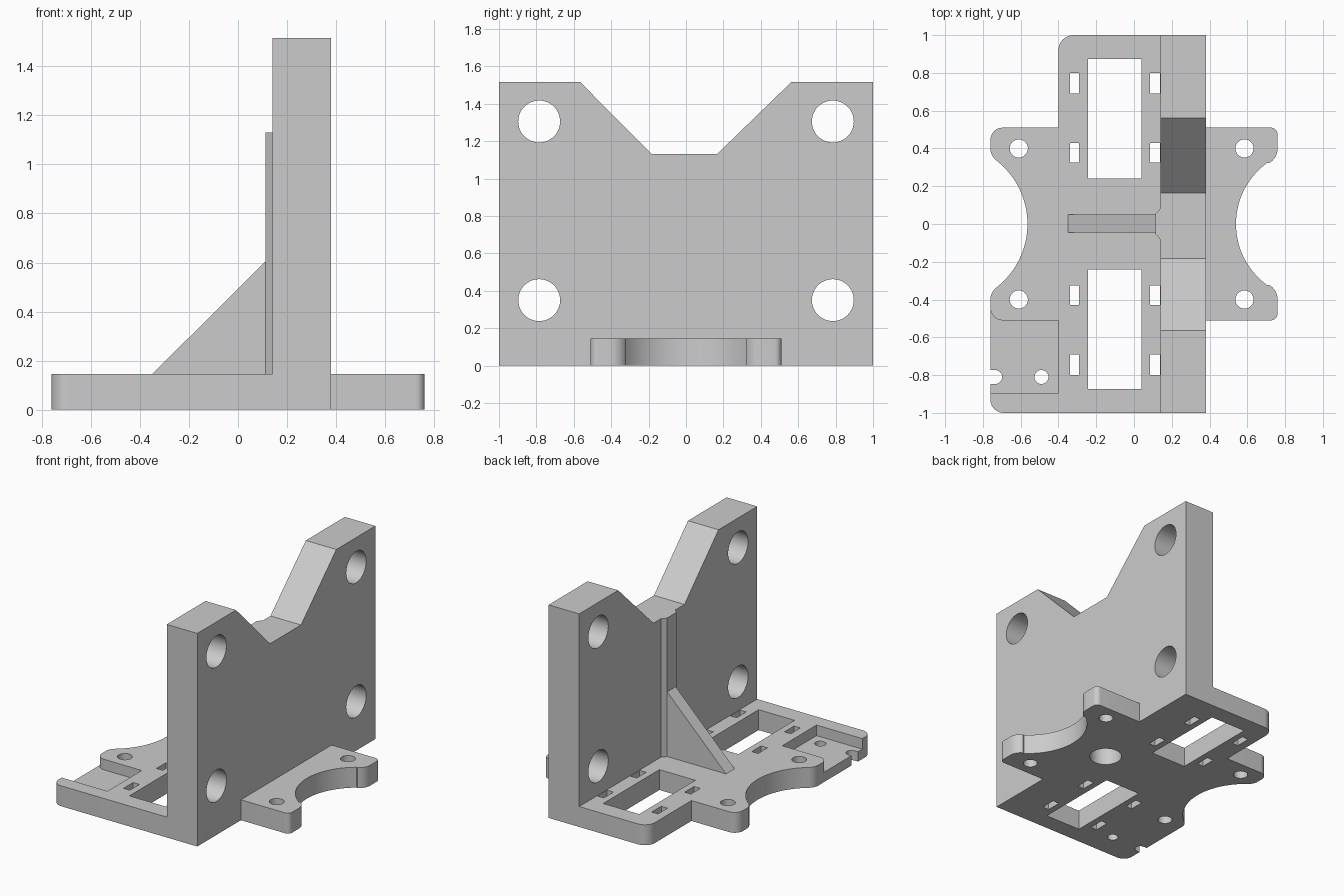
import bpy, bmesh
from math import cos, sin, radians

if "Cube" in bpy.data.objects:
    bpy.data.objects.remove(bpy.data.objects["Cube"], do_unlink=True)

grey = bpy.data.materials.new("plain grey")
grey.use_nodes = True
grey.diffuse_color = (0.6, 0.6, 0.6, 1)
grey.node_tree.nodes["Principled BSDF"].inputs["Base Color"].default_value = (0.6, 0.6, 0.6, 1)

T = 0.145      # base plate thickness
BACK, FACE = 0.14, 0.38   # the two big faces of the wall


def arc(cx, cy, r, start, end, n=12):
    angles = [radians(start + (end - start) * i / n) for i in range(n + 1)]
    return [(cx + r * cos(a), cy + r * sin(a)) for a in angles]


def circle(cx, cy, r, n=40):
    return arc(cx, cy, r, 0, 360, n)[:-1]


def rect(x0, x1, y0, y1):
    return [(x0, y0), (x1, y0), (x1, y1), (x0, y1)]


PLACE = {"x": lambda u, v, w: (w, u, v),
         "y": lambda u, v, w: (u, w, v),
         "z": lambda u, v, w: (u, v, w)}


def prism_object(name, profiles, low, high, axis="z"):
    """Extrude one or more closed profiles along an axis."""
    bm = bmesh.new()
    for pts in profiles:
        a = [bm.verts.new(PLACE[axis](u, v, low)) for u, v in pts]
        b = [bm.verts.new(PLACE[axis](u, v, high)) for u, v in pts]
        bm.faces.new(a)
        bm.faces.new(b[::-1])
        for i in range(len(pts)):
            j = (i + 1) % len(pts)
            bm.faces.new((a[j], a[i], b[i], b[j]))
    bmesh.ops.recalc_face_normals(bm, faces=bm.faces)
    mesh = bpy.data.meshes.new(name)
    bm.to_mesh(mesh)
    bm.free()
    mesh.materials.append(grey)
    obj = bpy.data.objects.new(name, mesh)
    bpy.context.collection.objects.link(obj)
    return obj


def activate(obj):
    bpy.ops.object.select_all(action="DESELECT")
    obj.select_set(True)
    bpy.context.view_layer.objects.active = obj


def cut(obj, profiles, low, high, axis="z"):
    cutter = prism_object("cutter", profiles, low, high, axis)
    cutter.hide_render = True
    mod = obj.modifiers.new("cut", "BOOLEAN")
    mod.operation, mod.solver, mod.object = "DIFFERENCE", "EXACT", cutter
    activate(obj)
    bpy.ops.object.modifier_apply(modifier=mod.name)
    bpy.data.objects.remove(cutter, do_unlink=True)


def smooth(obj):
    activate(obj)
    bpy.ops.object.shade_smooth_by_angle(angle=radians(30))


# Base plate behind the wall, with a scalloped outer edge
outline = [(BACK, -1), (BACK, 1)]
outline += arc(-0.32, 0.92, 0.08, 90, 180)
outline += [(-0.4, 0.51)]
outline += arc(-0.695, 0.445, 0.065, 90, 180)
outline += arc(-0.68, 0.40, 0.08, 180, 235)
outline += arc(-0.99, 0, 0.426, 51, -51, 32)
outline += arc(-0.68, -0.40, 0.08, 125, 180)
outline += arc(-0.69, -0.93, 0.07, 180, 270)
base = prism_object("base_plate", [outline], 0, T)

# Shallow corner pocket that leaves the rounded ear standing
pocket = [(-0.8, -0.895), (-0.4, -0.895), (-0.4, -0.51)]
pocket += arc(-0.695, -0.445, 0.065, 270, 180) + [(-0.8, -0.445)]
cut(base, [pocket], 0.07, 0.3)

# Windows, tie slots, screw holes and edge notch
holes = [circle(-0.61, 0.4, 0.048), circle(-0.61, -0.4, 0.048), circle(-0.49, -0.81, 0.037)]
holes.append([(-0.8, -0.847)] + arc(-0.735, -0.81, 0.037, -90, 90, 20) + [(-0.8, -0.773)])
for side in (1, -1):
    holes.append(rect(-0.243, 0.04, *sorted((side * 0.242, side * 0.873))))
    for x0, x1 in ((-0.34, -0.29), (0.086, 0.137)):
        for y0, y1 in ((0.325, 0.43), (0.692, 0.8)):
            holes.append(rect(x0, x1, *sorted((side * y0, side * y1))))
cut(base, holes, -0.1, 0.3)
smooth(base)

# Scalloped wing in front of the wall
upper = arc(0.94, 0, 0.40, 180, 126, 20)
upper += arc(0.67, 0.40, 0.09, -60, 0) + arc(0.725, 0.475, 0.035, 0, 90, 8) + [(FACE, 0.51)]
lower = [(x, -y) for x, y in reversed(upper[1:])]
wing = prism_object("side_wing", [upper + lower], 0, T)
cut(wing, [circle(0.585, y, 0.048) for y in (-0.4, 0.4)], -0.1, 0.3)
smooth(wing)

# Upright wall with a wide notch in its top edge
wall = prism_object("upright_wall", [[(-1, 0), (1, 0), (1, 1.515), (0.562, 1.515), (0.165, 1.13),
                                      (-0.183, 1.13), (-0.565, 1.515), (-1, 1.515)]],
                    BACK, FACE, "x")
cut(wall, [circle(y, z, 0.112, 48) for y in (-0.785, 0.785) for z in (0.35, 1.305)],
    0, 0.6, "x")
# Blind bore running up from the underside
cut(wall, [circle(0.252, 0, 0.108, 48)], -0.1, 1.0)
smooth(wall)

# Chamfered pilaster that thickens the wall over the bore
prism_object("pilaster", [[(BACK, -0.083), (BACK, 0.083), (0.113, 0.052), (0.113, -0.052)]],
             T, 1.13)

# Triangular brace
prism_object("brace_rib", [[(-0.35, T), (0.113, T), (0.113, 0.605)]], -0.046, 0.05, "y")
